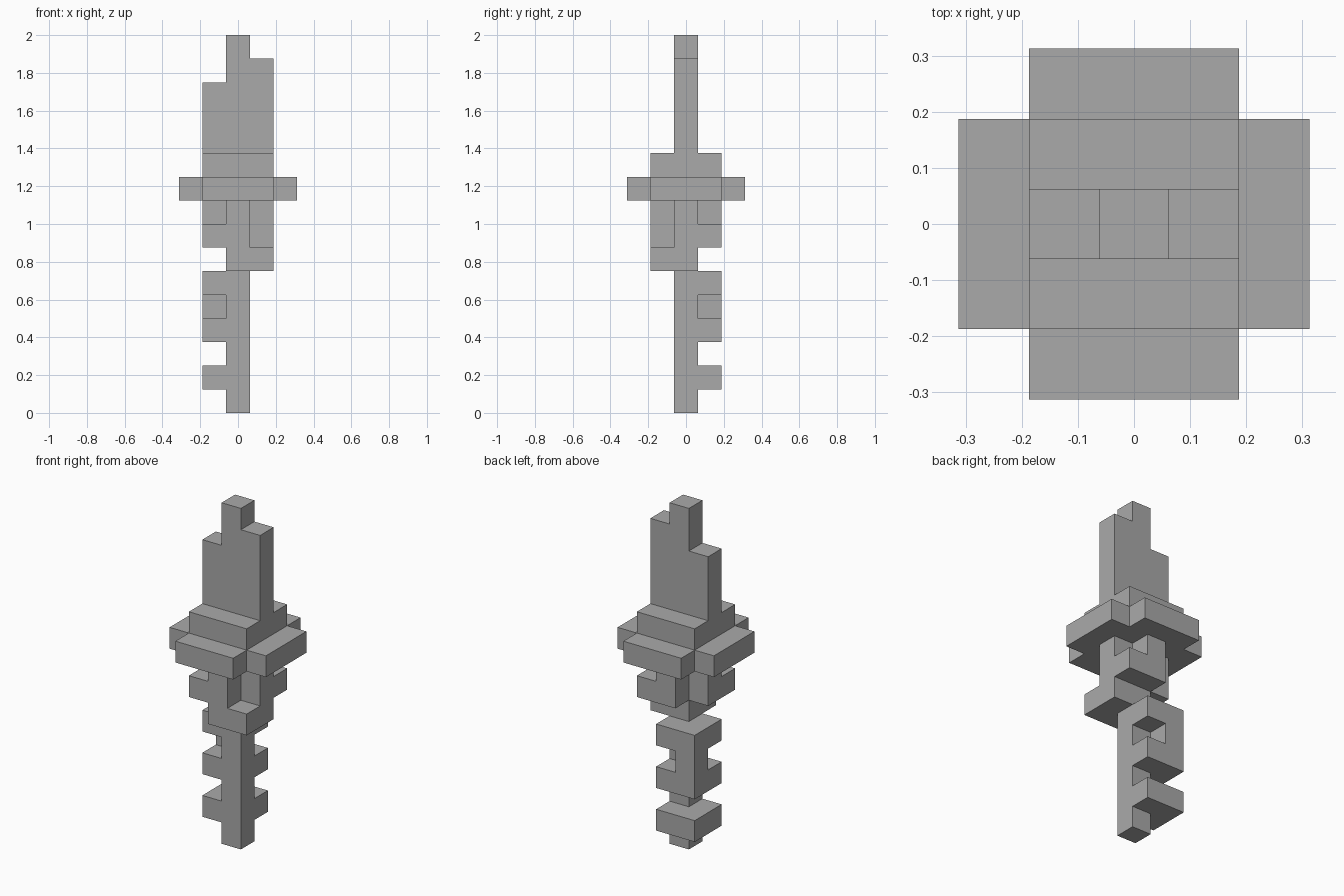
import bpy, bmesh
from mathutils import Vector

if "Cube" in bpy.data.objects:
    bpy.data.objects.remove(bpy.data.objects["Cube"])

U = 0.125  # edge length of one block

grey = bpy.data.materials.new("plain grey")
grey.diffuse_color = (0.4, 0.4, 0.4, 1)
grey.use_nodes = True
grey.node_tree.nodes["Principled BSDF"].inputs["Base Color"].default_value = grey.diffuse_color


def box(x, y, z):
    """Blocks in inclusive ranges of whole block positions."""
    return {(i, j, k) for i in range(x[0], x[1] + 1)
            for j in range(y[0], y[1] + 1) for k in range(z[0], z[1] + 1)}


def column(x, y, z0, z1):
    return box((x, x), (y, y), (z0, z1))


parts = {}

# Central handle rod
parts["handle_rod"] = column(0, 0, 0, 5)

# Handle rings wrapped around the back left corner of the rod
rod = parts["handle_rod"]
parts["lower_ring"] = box((-1, 0), (0, 1), (1, 1)) - rod
parts["middle_ring"] = (box((-1, 0), (0, 1), (3, 3)) | box((-1, 0), (0, 1), (5, 5))
                        | column(-1, 1, 4, 4)) - rod

# Stepped collar under the guard
parts["collar"] = (box((0, 1), (-1, 0), (6, 6))
                   | (box((-1, 1), (-1, 1), (7, 7)) - {(1, -1, 7), (-1, 1, 7)})
                   | box((-1, 1), (0, 0), (8, 8)) | box((0, 0), (-1, 1), (8, 8)))

# Cross-shaped guard and the block above it
parts["guard"] = box((-2, 2), (-1, 1), (9, 9)) | box((-1, 1), (-2, 2), (9, 9))
parts["blade_base"] = box((-1, 1), (-1, 1), (10, 10))

# Flat blade with a stepped tip
parts["blade"] = column(-1, 0, 11, 13) | column(0, 0, 11, 15) | column(1, 0, 11, 14)

solid = set().union(*parts.values())


def build(name, cells):
    """Make a mesh from the outer faces of the blocks."""
    bm = bmesh.new()
    for c in sorted(cells):
        centre = Vector((c[0], c[1], c[2] + 0.5))
        for axis in range(3):
            for s in (-1, 1):
                n = Vector((0, 0, 0))
                n[axis] = s
                if tuple(int(a + b) for a, b in zip(c, n)) in solid:
                    continue
                a = Vector((0, 0, 0))
                a[(axis + 1) % 3] = 0.5
                b = n.cross(a)
                m = centre + n * 0.5
                corners = (m - a - b, m + a - b, m + a + b, m - a + b)
                bm.faces.new([bm.verts.new(p * U) for p in corners])
    bmesh.ops.remove_doubles(bm, verts=bm.verts, dist=0.001)
    mesh = bpy.data.meshes.new(name)
    bm.to_mesh(mesh)
    bm.free()
    mesh.materials.append(grey)
    bpy.context.collection.objects.link(bpy.data.objects.new(name, mesh))


for part_name, part_cells in parts.items():
    build(part_name, part_cells)
